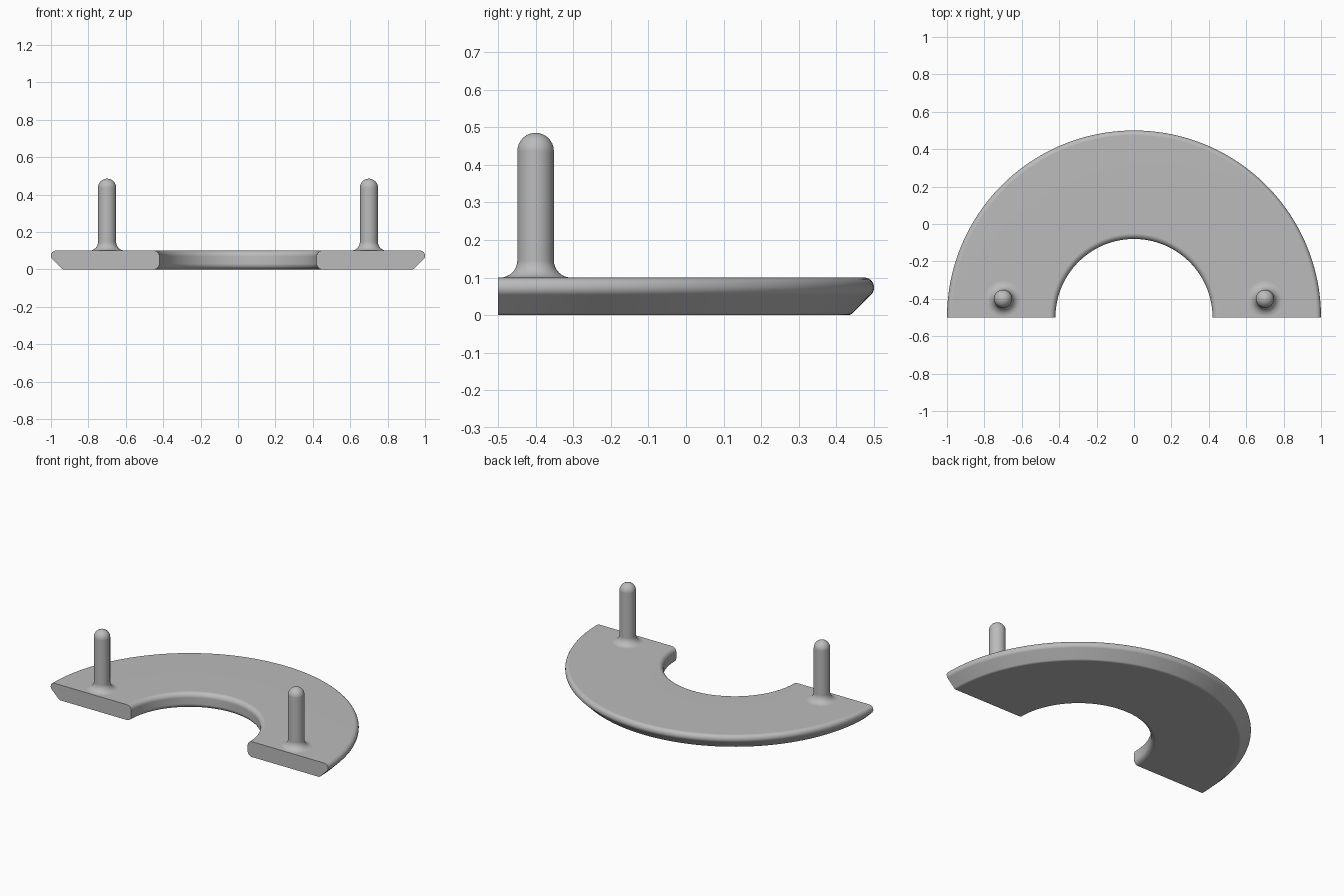
import bpy
import bmesh
import math
from mathutils import Vector

cube = bpy.data.objects.get("Cube")
if cube:
    bpy.data.objects.remove(cube, do_unlink=True)

# Single grey material
grey = bpy.data.materials.new("plain grey")
grey.use_nodes = True
colour = (0.5, 0.5, 0.5, 1.0)
grey.diffuse_color = colour
grey.node_tree.nodes["Principled BSDF"].inputs["Base Color"].default_value = colour


def rounded_path(corners, steps=8):
    """Turn (radius, height, fillet) corners into a profile with round corners."""
    pts = [Vector((r, 0, z)) for r, z, _ in corners]
    path = []
    for i, p in enumerate(pts):
        fillet = corners[i][2]
        if fillet == 0:
            path.append(p)
            continue
        d1 = (pts[i - 1] - p).normalized()
        d2 = (pts[(i + 1) % len(pts)] - p).normalized()
        half = d1.angle(d2) / 2
        centre = p + (d1 + d2).normalized() * fillet / math.sin(half)
        reach = fillet / math.tan(half)
        start = (p + d1 * reach - centre).normalized()
        end = (p + d2 * reach - centre).normalized()
        path += [centre + start.slerp(end, k / steps).normalized() * fillet
                 for k in range(steps + 1)]
    return path


def revolve(name, path, angle, steps, location, caps=False):
    """Sweep a profile around the vertical axis."""
    bm = bmesh.new()
    verts = [bm.verts.new(p) for p in path]
    edges = [bm.edges.new(pair) for pair in zip(verts, verts[1:])]
    if caps:
        edges.append(bm.edges.new((verts[-1], verts[0])))
    bmesh.ops.spin(bm, geom=verts + edges, cent=(0, 0, 0), axis=(0, 0, 1),
                   angle=angle, steps=steps)
    bmesh.ops.remove_doubles(bm, verts=bm.verts[:], dist=0.0001)
    if caps:
        rim = [e for e in bm.edges if e.is_boundary]
        bmesh.ops.holes_fill(bm, edges=rim, sides=0)
    bmesh.ops.recalc_face_normals(bm, faces=bm.faces[:])
    mesh = bpy.data.meshes.new(name)
    bm.to_mesh(mesh)
    bm.free()
    mesh.materials.append(grey)
    obj = bpy.data.objects.new(name, mesh)
    obj.location = location
    bpy.context.collection.objects.link(obj)
    bpy.ops.object.select_all(action="DESELECT")
    obj.select_set(True)
    bpy.context.view_layer.objects.active = obj
    bpy.ops.object.shade_smooth_by_angle(angle=math.radians(35))
    weighted = obj.modifiers.new("clean_normals", "WEIGHTED_NORMAL")
    weighted.keep_sharp = True


# Half-ring plate: rounded inner edge, chamfered and rounded outer edge
plate = rounded_path([(0.42, 0, 0.03), (0.938, 0, 0.02),
                      (1, 0.062, 0.026), (1, 0.1, 0.026),
                      (0.42, 0.1, 0.03)])
revolve("half_ring_plate", plate, math.pi, 96, (0, -0.5, 0), caps=True)

# Two round-topped pegs with flared bases
peg = rounded_path([(0, 0.09, 0), (0.095, 0.09, 0), (0.095, 0.1, 0),
                    (0.0485, 0.1, 0.046), (0.0485, 0.485, 0.0485),
                    (0, 0.485, 0)])
for side, x in (("left", 0.7), ("right", -0.7)):
    revolve(side + "_peg", peg, math.tau, 48, (x, -0.4, 0))
